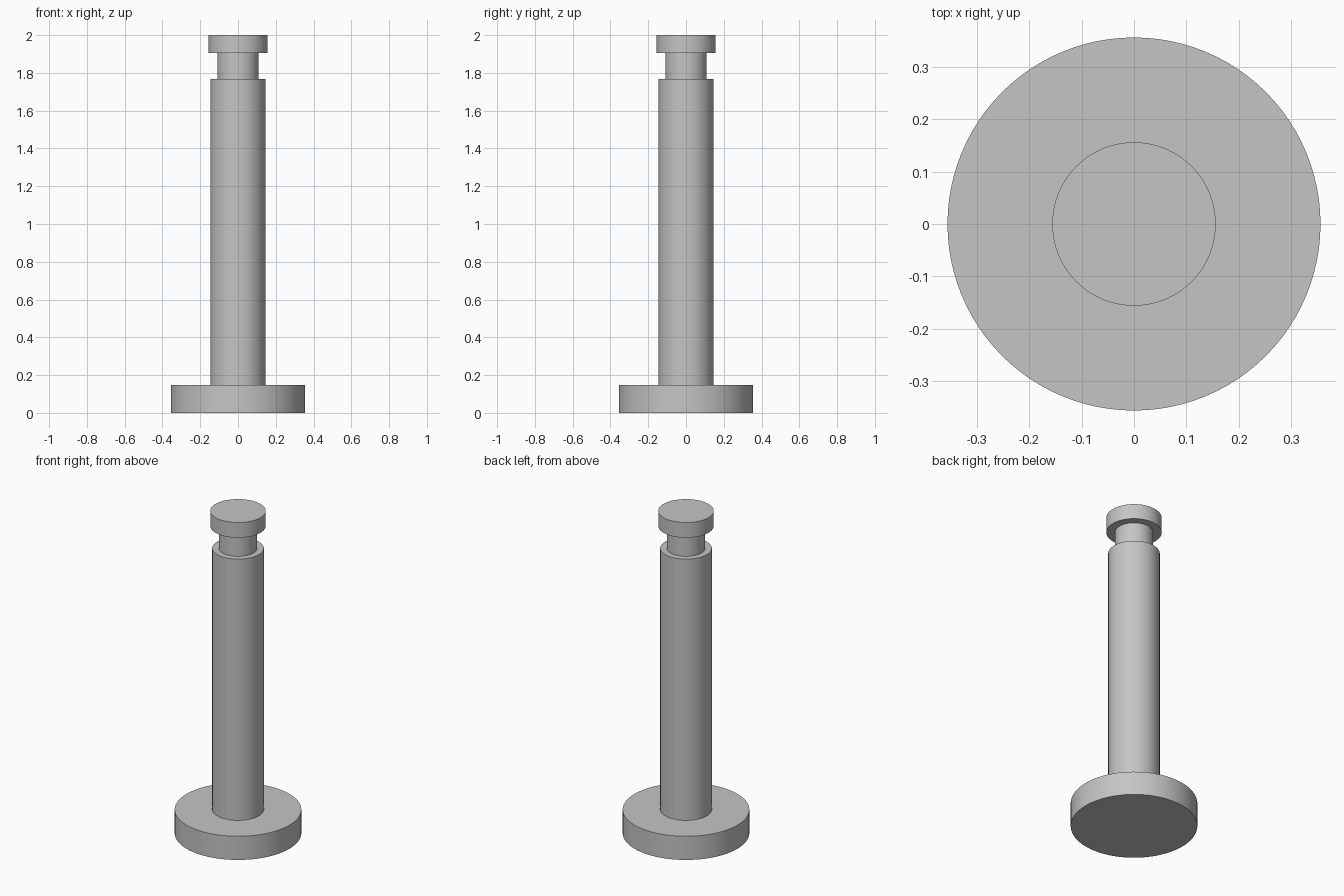
import bpy
import bmesh
from math import radians, tau
from mathutils import Vector

cube = bpy.data.objects.get("Cube")
if cube:
    bpy.data.objects.remove(cube, do_unlink=True)

SEGMENTS = 96

grey = bpy.data.materials.new("light_grey")
grey.use_nodes = True
colour = (0.56, 0.56, 0.56, 1)
grey.diffuse_color = colour
grey.node_tree.nodes["Principled BSDF"].inputs["Base Color"].default_value = colour


def lathe(name, profile):
    """Revolve a radius/height profile around z into one closed solid."""
    bm = bmesh.new()
    verts = [bm.verts.new((r, 0, z)) for r, z in profile]
    edges = [bm.edges.new(pair) for pair in zip(verts, verts[1:])]
    bmesh.ops.spin(bm, geom=verts + edges, cent=Vector(), axis=(0, 0, 1),
                   angle=tau, steps=SEGMENTS, use_duplicate=False)
    bmesh.ops.remove_doubles(bm, verts=bm.verts, dist=0.0001)
    bmesh.ops.recalc_face_normals(bm, faces=bm.faces)
    mesh = bpy.data.meshes.new(name)
    bm.to_mesh(mesh)
    bm.free()
    mesh.materials.append(grey)
    obj = bpy.data.objects.new(name, mesh)
    bpy.context.collection.objects.link(obj)
    bpy.ops.object.select_all(action="DESELECT")
    obj.select_set(True)
    bpy.context.view_layer.objects.active = obj
    bpy.ops.object.shade_smooth_by_angle(angle=radians(30))


# Stepped pin: wide base flange, long shaft, narrow neck and end cap
sections = [(0.356, 0.147), (0.145, 1.768), (0.108, 1.906), (0.156, 2)]
profile = [(0, 0)]
bottom = 0
for radius, top in sections:
    profile += [(radius, bottom), (radius, top)]
    bottom = top
profile.append((0, bottom))
lathe("flanged_pin", profile)
